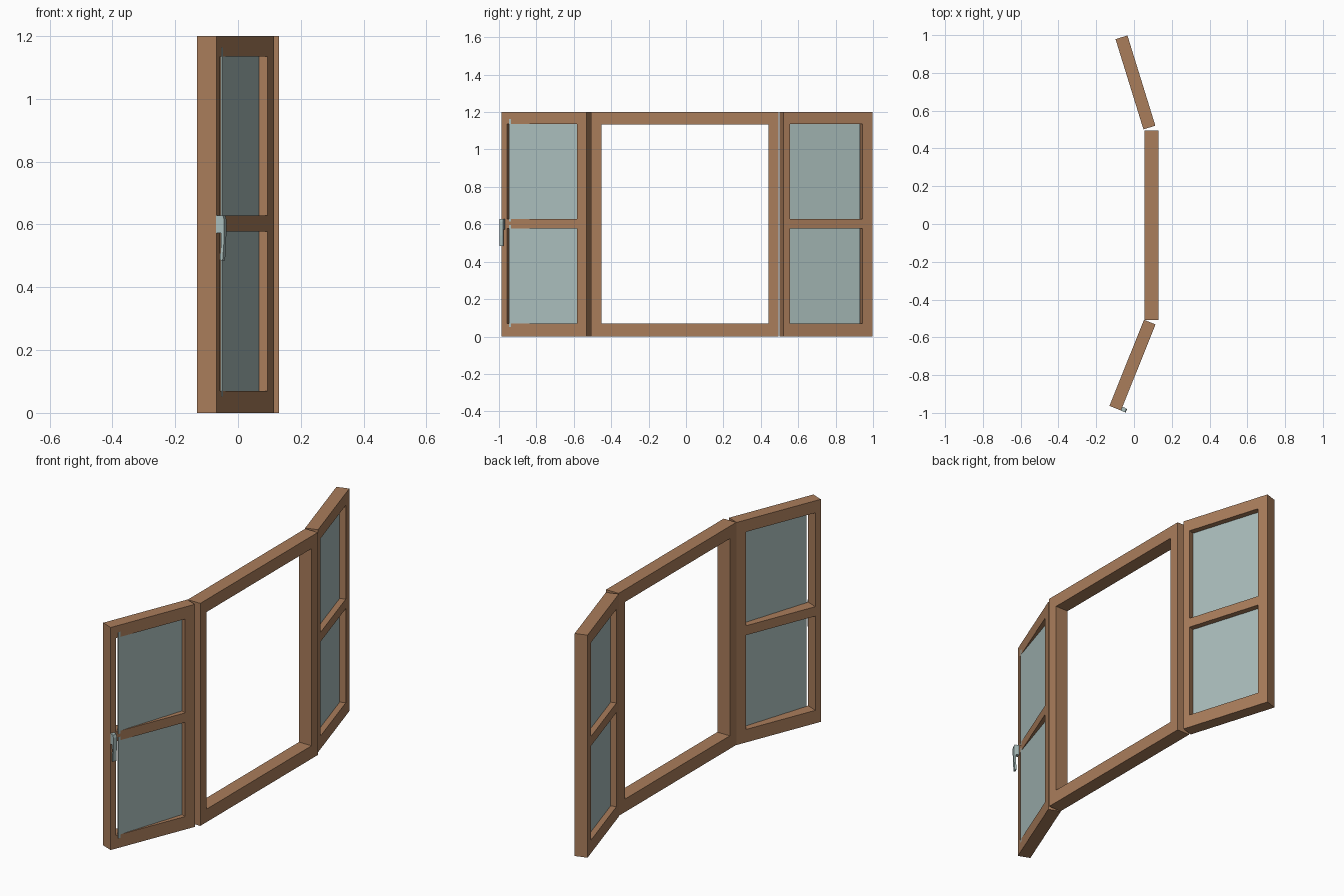
import bpy, bmesh, math
from mathutils import Vector

if "Cube" in bpy.data.objects:
    bpy.data.objects.remove(bpy.data.objects["Cube"])


def material(name, color):
    m = bpy.data.materials.new(name)
    m.diffuse_color = (*color, 1)
    m.use_nodes = True
    m.node_tree.nodes["Principled BSDF"].inputs["Base Color"].default_value = m.diffuse_color
    return m


WOOD = material("brown_wood", (0.40, 0.205, 0.105))
GLASS = material("pale_grey_glass", (0.40, 0.51, 0.50))


def placer(origin, angle, side):
    """Map (depth, along, height) to the world; side is +1 or -1 in y."""
    c, s = math.cos(math.radians(angle)), math.sin(math.radians(angle))

    def place(u, v, z):
        return Vector((origin[0] + c * u - s * v,
                       origin[1] + side * (s * u + c * v), z))
    return place


def finish(name, bm, place, mat):
    for v in bm.verts:
        v.co = place(*v.co)
    bmesh.ops.recalc_face_normals(bm, faces=bm.faces)
    me = bpy.data.meshes.new(name)
    bm.to_mesh(me)
    bm.free()
    me.materials.append(mat)
    ob = bpy.data.objects.new(name, me)
    bpy.context.collection.objects.link(ob)
    return ob


def frame(name, place, depth, vs, zs):
    """Slab with holes in the odd cells of the grid vs x zs."""
    bm = bmesh.new()
    grid = [[bm.verts.new((0, v, z)) for z in zs] for v in vs]
    for i in range(len(vs) - 1):
        for j in range(len(zs) - 1):
            if not (i % 2 and j % 2):
                bm.faces.new((grid[i][j], grid[i + 1][j],
                              grid[i + 1][j + 1], grid[i][j + 1]))
    ext = bmesh.ops.extrude_face_region(bm, geom=bm.faces[:], use_keep_orig=True)
    for g in ext["geom"]:
        if isinstance(g, bmesh.types.BMVert):
            g.co.x += depth
    return finish(name, bm, place, WOOD)


def prism(name, place, profile, v0, v1, mat):
    """Extrude a (depth, height) outline from v0 to v1."""
    bm = bmesh.new()
    a = [bm.verts.new((u, v0, z)) for u, z in profile]
    b = [bm.verts.new((u, v1, z)) for u, z in profile]
    bm.faces.new(a)
    bm.faces.new(b[::-1])
    for i in range(len(a)):
        k = (i + 1) % len(a)
        bm.faces.new((a[i], b[i], b[k], a[k]))
    return finish(name, bm, place, mat)


def rect(u0, u1, z0, z1):
    return [(u0, z0), (u1, z0), (u1, z1), (u0, z1)]


SASH_Z = [0, 0.07, 0.578, 0.629, 1.135, 1.2]
T = 0.066

# Fixed outer frame
frame("outer_frame", placer((0.055, -0.507), 0, 1), 0.075,
      [0, 0.055, 0.948, 1.002], [0, 0.07, 1.133, 1.2])

# Two open sashes
left = placer((0.053, -0.507), 21.9, -1)
right = placer((0.050, 0.501), 17.2, 1)
frame("left_sash", left, T, [0, 0.056, 0.459, 0.491], SASH_Z)
frame("right_sash", right, T, [0, 0.037, 0.443, 0.500], SASH_Z)

# Glass panes; the left ones are turned slightly and break through the front
left_glass = placer((0.053, -0.507), 17.7, -1)
for part, z0, z1 in (("lower", 0.052, 0.597), ("upper", 0.614, 1.163)):
    prism("left_glass_" + part, left_glass, rect(0.029, 0.034, z0, z1),
          0.03, 0.450, GLASS)
    prism("right_glass_" + part, right, rect(0.030, 0.035, z0, z1),
          0.02, 0.439, GLASS)

# Handle on the free edge of the left sash: base block and lever
prism("handle_base", left, rect(T, 0.083, 0.573, 0.629), 0.470, 0.492, GLASS)
prism("handle_lever", left,
      [(0.079, 0.629), (0.083, 0.540), (0.079, 0.500), (0.080, 0.485),
       (0.088, 0.485), (0.092, 0.540), (0.093, 0.615), (0.089, 0.629)],
      0.472, 0.492, GLASS)
